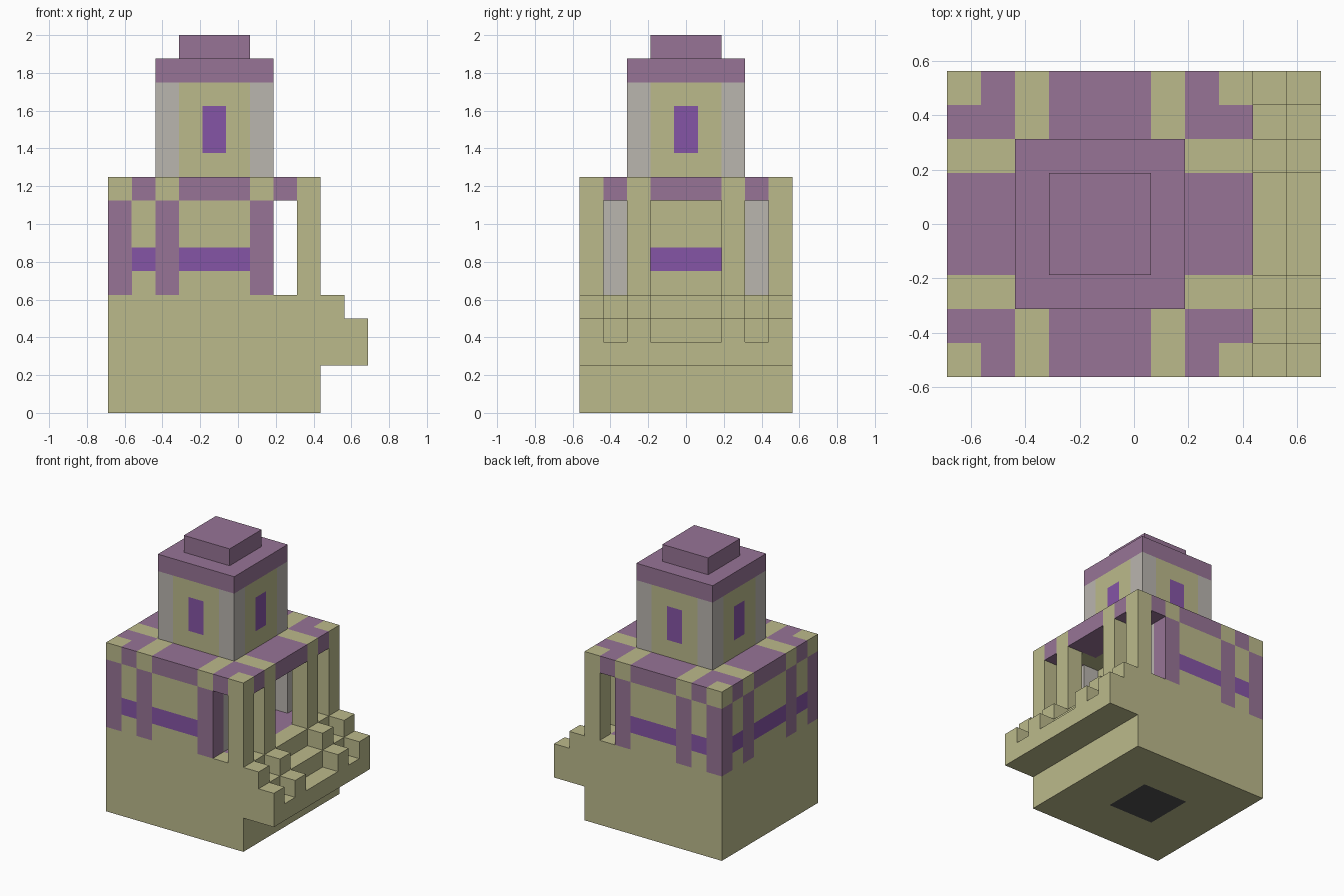
import bpy
import bmesh
from itertools import product
from math import radians
from mathutils import Vector

if "Cube" in bpy.data.objects:
    bpy.data.objects.remove(bpy.data.objects["Cube"], do_unlink=True)

UNIT = 0.125                              # edge of one building block
ORIGIN = Vector((-5.5, -4.5, 0)) * UNIT   # corner of block (0, 0, 0)


def material(name, colour):
    m = bpy.data.materials.new(name)
    m.use_nodes = True
    m.diffuse_color = (*colour, 1)
    m.node_tree.nodes["Principled BSDF"].inputs["Base Color"].default_value = (*colour, 1)
    return m


MATS = [
    material("khaki stone", (0.50, 0.49, 0.26)),
    material("mauve trim", (0.31, 0.175, 0.305)),
    material("pale grey stone", (0.49, 0.465, 0.43)),
    material("purple glass", (0.235, 0.09, 0.38)),
    material("dark grey", (0.08, 0.08, 0.08)),
]
KHAKI, MAUVE, GREY, PURPLE, DARK = range(5)
PILLARS = (0, 2, 6, 8)


def box(i0, i1, j0, j1, k0, k1):
    """All blocks in the half-open ranges."""
    return set(product(range(i0, i1), range(j0, j1), range(k0, k1)))


def build(name, cells, paint):
    """Outer skin of a set of blocks, coloured block by block with paint."""
    bm = bmesh.new()
    for c in cells:
        for axis, side in product(range(3), (0, 1)):
            step = [0, 0, 0]
            step[axis] = 2 * side - 1
            if tuple(a + b for a, b in zip(c, step)) in cells:
                continue
            u, v = (axis + 1) % 3, (axis + 2) % 3
            corners = []
            for du, dv in ((0, 0), (1, 0), (1, 1), (0, 1)):
                p = Vector(c)
                p[axis] += side
                p[u] += du
                p[v] += dv
                corners.append(bm.verts.new(ORIGIN + p * UNIT))
            face = bm.faces.new(corners if side else corners[::-1])
            face.material_index = paint(*c)
    bmesh.ops.remove_doubles(bm, verts=bm.verts[:], dist=UNIT / 100)
    bmesh.ops.dissolve_limit(bm, angle_limit=radians(1), verts=bm.verts[:],
                             edges=bm.edges[:], delimit={"MATERIAL"})
    mesh = bpy.data.meshes.new(name)
    bm.to_mesh(mesh)
    bm.free()
    for m in MATS:
        mesh.materials.append(m)
    bpy.context.collection.objects.link(bpy.data.objects.new(name, mesh))


def plain(colour):
    return lambda i, j, k: colour


# Plinth with the porch floor on top and a dark square underneath
def plinth_paint(i, j, k):
    if k == 0 and 3 <= i <= 5 and 3 <= j <= 5:
        return DARK
    if k == 4 and i in (6, 7) and 1 <= j <= 7:
        return MAUVE
    return KHAKI


build("plinth", box(0, 9, 0, 9, 0, 5), plinth_paint)

# Stairs with four stepped parapets
stairs = box(9, 10, 0, 9, 2, 4) | box(10, 11, 0, 9, 2, 3)
for j in PILLARS:
    stairs |= box(9, 10, j, j + 1, 4, 5) | box(10, 11, j, j + 1, 3, 4)
build("stairs", stairs, plain(KHAKI))


# Hall with pillars, a window band and a recessed entrance wall
def hall_paint(i, j, k):
    if i == 6 and j in (1, 7):
        return GREY
    if j in (0, 8) and i in PILLARS or i == 0 and j in PILLARS:
        return MAUVE
    return PURPLE if k == 6 else KHAKI


build("hall", box(0, 7, 0, 9, 5, 9) - box(6, 7, 2, 7, 5, 9), hall_paint)

# Porch columns
for n, j in enumerate(PILLARS):
    build(f"porch_column_{n + 1}", box(8, 9, j, j + 1, 5, 9), plain(KHAKI))


# Roof slab with crossing stone strips
def roof_paint(i, j, k):
    corner = i in (0, 8) and j in (0, 8)
    return KHAKI if corner or i in (2, 6) or j in (2, 6) else MAUVE


build("roof_slab", box(0, 9, 0, 9, 9, 10), roof_paint)


# Tower with grey corners and one window on each side
def tower_paint(i, j, k):
    if i in (2, 6) and j in (2, 6):
        return GREY
    return PURPLE if k in (11, 12) and 4 in (i, j) else KHAKI


build("tower", box(2, 7, 2, 7, 10, 14), tower_paint)
build("tower_cap", box(2, 7, 2, 7, 14, 15) | box(3, 6, 3, 6, 15, 16), plain(MAUVE))
